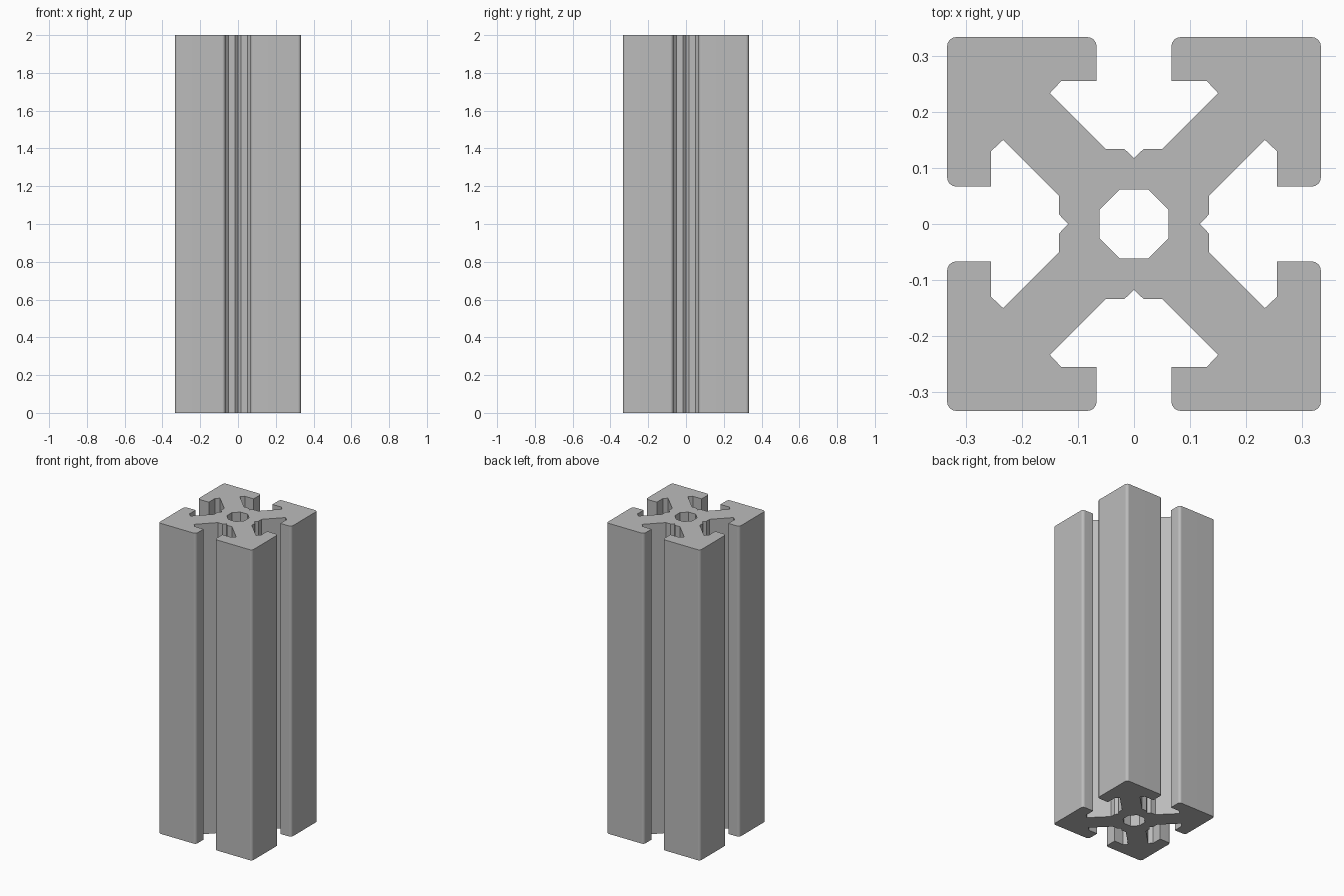
import bpy
import bmesh
from math import cos, sin, pi
from mathutils import Vector, Matrix

cube = bpy.data.objects.get("Cube")
if cube:
    bpy.data.objects.remove(cube, do_unlink=True)

LENGTH = 2.0
HALF = 1 / 3          # half width of the section
LIP = 0.0667          # half width of the slot mouth
ROUND = 0.0167        # corner radius
BORE = 0.0667         # circumradius of the central hole
STEPS = 4             # segments per rounded corner


def arc(cx, cy, start):
    """Clockwise quarter circle, starting at the given angle."""
    return [Vector((cx + ROUND * cos(start - pi / 2 * i / STEPS),
                    cy + ROUND * sin(start - pi / 2 * i / STEPS), 0))
            for i in range(STEPS + 1)]


# One quarter of the section: right half of the top slot up to the diagonal
slot = [Vector((x, y, 0)) for x, y in (
    (0.0167, 0.1333), (0.05, 0.1333), (0.15, 0.2333),
    (0.13, 0.2547), (LIP, 0.2547))]
slot += arc(LIP + ROUND, HALF - ROUND, pi)
corner = arc(HALF - ROUND, HALF - ROUND, pi / 2)
mirrored = [Vector((p.y, p.x, 0)) for p in reversed(slot)]
quarter = [Vector((0, 0.1175, 0))] + slot + corner + mirrored

# Repeat the quarter around the axis, then add the octagonal bore
outline = [Matrix.Rotation(-pi / 2 * k, 3, 'Z') @ p
           for k in range(4) for p in quarter]
bore = [Vector((BORE * cos(pi / 4 * (k + 0.5)), BORE * sin(pi / 4 * (k + 0.5)), 0))
        for k in range(8)]

bm = bmesh.new()
for loop in (outline, bore):
    verts = [bm.verts.new(p) for p in loop]
    for a, b in zip(verts, verts[1:] + verts[:1]):
        bm.edges.new((a, b))

# Fill the section and extrude it to full length
bmesh.ops.triangle_fill(bm, use_beauty=True, use_dissolve=False, edges=bm.edges[:])
grown = bmesh.ops.extrude_face_region(bm, geom=bm.faces[:], use_keep_orig=True)
bmesh.ops.translate(bm, vec=(0, 0, LENGTH),
                    verts=[g for g in grown["geom"] if isinstance(g, bmesh.types.BMVert)])
bmesh.ops.recalc_face_normals(bm, faces=bm.faces[:])

mesh = bpy.data.meshes.new("slotted_extrusion")
bm.to_mesh(mesh)
bm.free()
extrusion = bpy.data.objects.new("slotted_extrusion", mesh)
bpy.context.collection.objects.link(extrusion)

# Plain aluminium grey
grey = bpy.data.materials.new("aluminium_grey")
grey.use_nodes = True
colour = (0.5, 0.5, 0.5, 1)
grey.diffuse_color = colour
grey.node_tree.nodes["Principled BSDF"].inputs["Base Color"].default_value = colour
mesh.materials.append(grey)

# Smooth the rounded corners, keep flat walls flat
bpy.ops.object.select_all(action='DESELECT')
extrusion.select_set(True)
bpy.context.view_layer.objects.active = extrusion
bpy.ops.object.shade_smooth_by_angle(angle=pi / 6)
weighted = extrusion.modifiers.new("flat_walls", 'WEIGHTED_NORMAL')
weighted.keep_sharp = True
